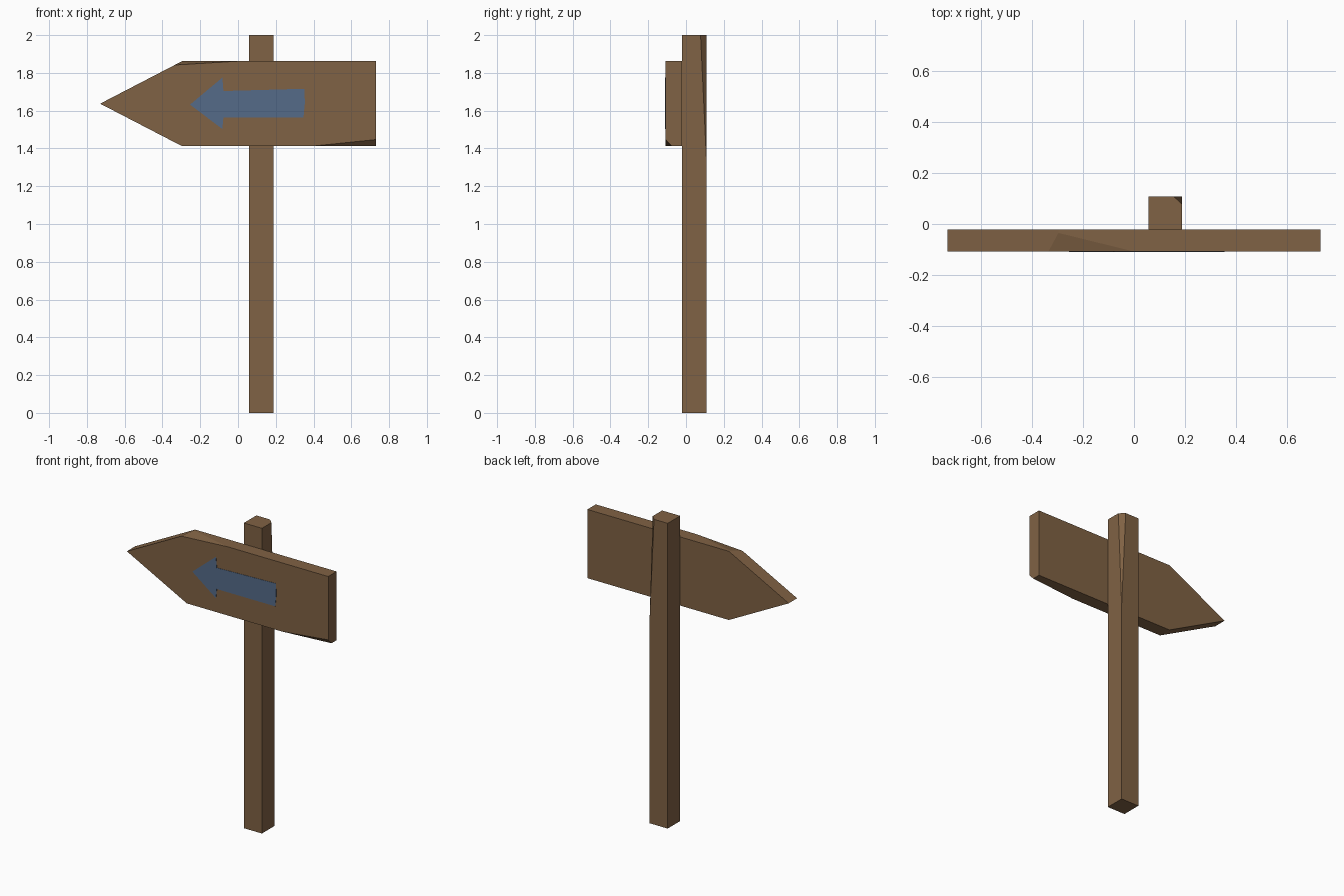
import bpy, bmesh
from mathutils import Vector

if "Cube" in bpy.data.objects:
    bpy.data.objects.remove(bpy.data.objects["Cube"])


def material(name, rgb):
    m = bpy.data.materials.new(name)
    m.diffuse_color = (*rgb, 1.0)
    m.use_nodes = True
    m.node_tree.nodes["Principled BSDF"].inputs["Base Color"].default_value = m.diffuse_color
    return m


wood = material("brown wood", (0.216, 0.122, 0.058))
paint = material("blue paint", (0.090, 0.147, 0.250))


def prism(name, profile, y0, y1, mat, chips=()):
    """Extrude an (x, z) profile from y0 to y1, then slice off chipped corners.
    Each chip is (corner, a, b, c): the plane through a, b, c removes the corner."""
    bm = bmesh.new()
    front = bm.faces.new([bm.verts.new((x, y0, z)) for x, z in profile])
    ext = bmesh.ops.extrude_face_region(bm, geom=[front], use_keep_orig=True)
    moved = [g for g in ext["geom"] if isinstance(g, bmesh.types.BMVert)]
    bmesh.ops.translate(bm, verts=moved, vec=(0, y1 - y0, 0))
    for chip in chips:
        corner, a, b, c = (Vector(p) for p in chip)
        n = (b - a).cross(c - a).normalized()
        if n.dot(corner - a) < 0:
            n.negate()
        bmesh.ops.bisect_plane(bm, geom=bm.verts[:] + bm.edges[:] + bm.faces[:],
                               dist=1e-5, plane_co=a, plane_no=n, clear_outer=True)
        bmesh.ops.holes_fill(bm, edges=[e for e in bm.edges if e.is_boundary], sides=0)
    bmesh.ops.recalc_face_normals(bm, faces=bm.faces[:])
    mesh = bpy.data.meshes.new(name)
    bm.to_mesh(mesh)
    bm.free()
    mesh.materials.append(mat)
    obj = bpy.data.objects.new(name, mesh)
    bpy.context.collection.objects.link(obj)
    return obj


F, M, B = -0.108, -0.021, 0.108      # board front, board/post contact, post back
L, R = 0.057, 0.188                  # post sides
TOP, BOT = 1.862, 1.412              # board top and bottom

# Square post with a long splinter missing from its back right corner
prism("post", [(L, 0), (R, 0), (R, 2), (L, 2)], M, B, wood,
      [((R, B, 2), (0.156, B, 2), (R, 0.077, 2), (R, B, 1.34))])

# Pointed board with two chipped front corners
S = -0.296                           # shoulder where the point begins
prism("sign_board",
      [(-0.73, 1.637), (S, BOT), (0.73, BOT), (0.73, TOP), (S, TOP)], F, M, wood,
      [((0.73, F, BOT), (0.39, F, BOT), (0.73, F, 1.447), (0.73, -0.074, BOT)),
       ((S, F, TOP), (-0.335, F, 1.8417), (0.0, F, TOP), (S, -0.035, TOP))])

# Painted arrow as a thin plate on the board
prism("painted_arrow",
      [(-0.254, 1.632), (-0.083, 1.503), (-0.077, 1.565), (0.347, 1.565),
       (0.354, 1.64), (0.352, 1.716), (-0.077, 1.704), (-0.083, 1.775)],
      F - 0.002, F + 0.001, paint)
